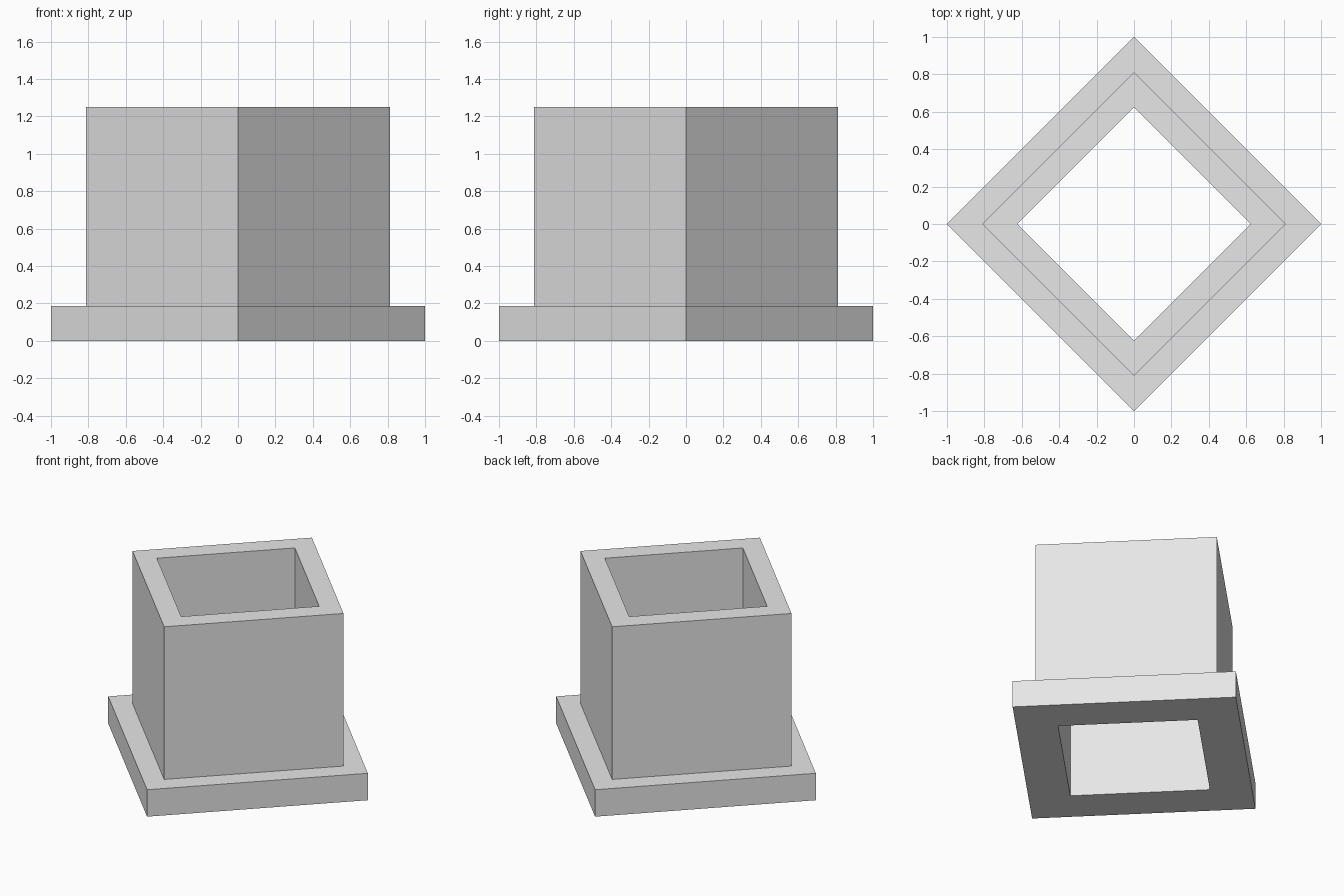
import bpy
import bmesh
from math import cos, sin, tau

cube = bpy.data.objects.get("Cube")
if cube:
    bpy.data.objects.remove(cube, do_unlink=True)

# Single plain grey material
grey = bpy.data.materials.new("plain grey")
grey.use_nodes = True
colour = (0.8, 0.8, 0.8, 1)
grey.diffuse_color = colour
grey.node_tree.nodes["Principled BSDF"].inputs["Base Color"].default_value = colour

# Corner radii and heights of the flanged tube
HOLE, WALL, FLANGE = 0.625, 0.8125, 1.0
STEP, TOP = 0.1875, 1.25
SIDES = 4


def lathe(name, profile, sides):
    """Sweep a closed (radius, height) profile around z with flat sides."""
    bm = bmesh.new()
    rings = []
    for i in range(sides):
        a = tau * i / sides
        rings.append([bm.verts.new((r * cos(a), r * sin(a), z)) for r, z in profile])
    n = len(profile)
    for i in range(sides):
        here, there = rings[i], rings[(i + 1) % sides]
        for j in range(n):
            k = (j + 1) % n
            bm.faces.new((here[j], there[j], there[k], here[k]))
    bmesh.ops.recalc_face_normals(bm, faces=bm.faces)
    mesh = bpy.data.meshes.new(name)
    bm.to_mesh(mesh)
    bm.free()
    mesh.materials.append(grey)
    obj = bpy.data.objects.new(name, mesh)
    bpy.context.collection.objects.link(obj)
    return obj


# Square tube, open at both ends, with a flange around its foot
lathe("flanged_square_tube",
      [(HOLE, 0), (FLANGE, 0), (FLANGE, STEP), (WALL, STEP), (WALL, TOP), (HOLE, TOP)],
      SIDES)
